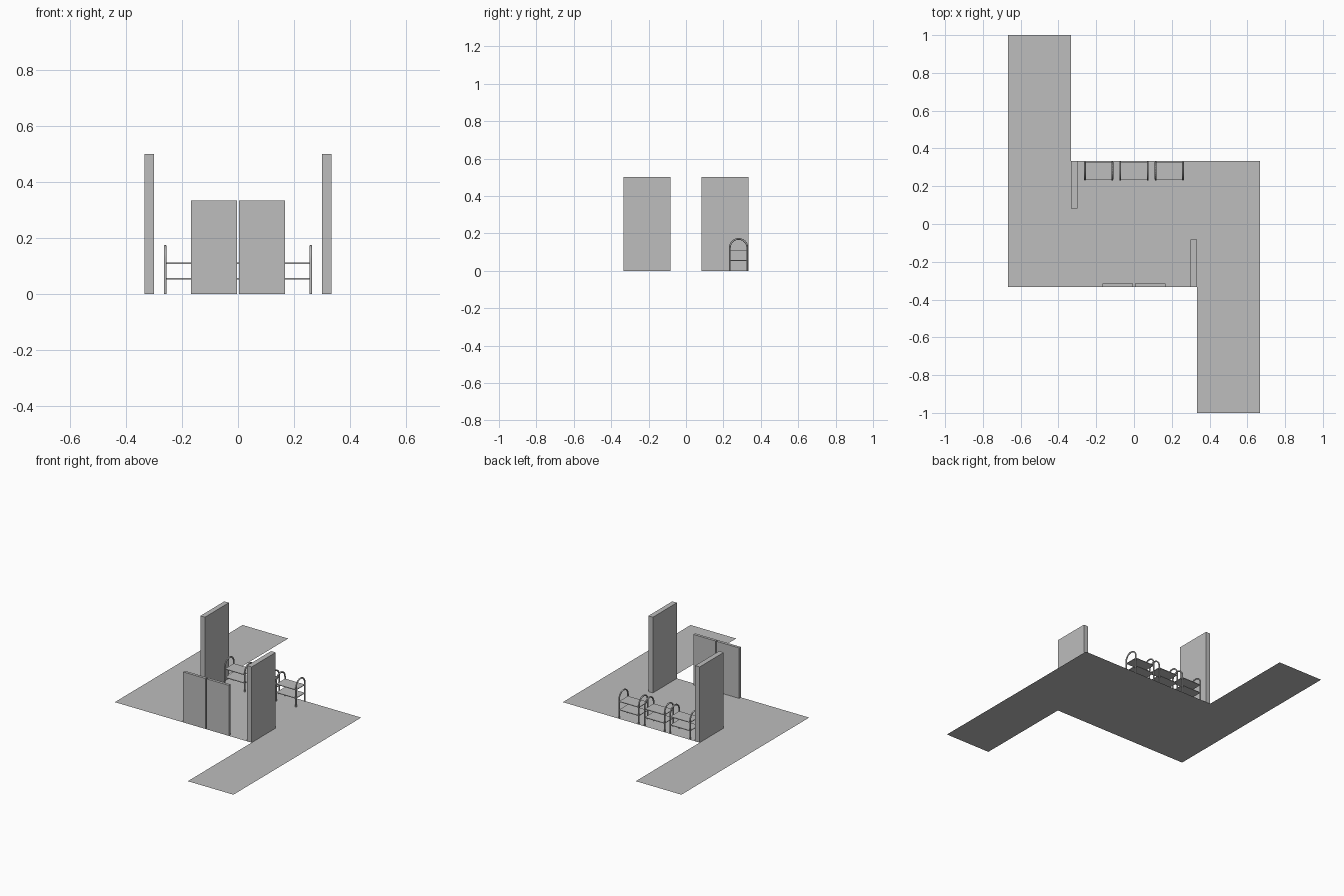
import bpy, bmesh, math
from mathutils import Vector

cube = bpy.data.objects.get("Cube")
if cube:
    bpy.data.objects.remove(cube, do_unlink=True)

grey = bpy.data.materials.new("plain_grey")
grey.use_nodes = True
grey.diffuse_color = (0.51, 0.51, 0.51, 1)
grey.node_tree.nodes["Principled BSDF"].inputs["Base Color"].default_value = grey.diffuse_color


def add_mesh(name, bm):
    mesh = bpy.data.meshes.new(name)
    bm.to_mesh(mesh)
    bm.free()
    mesh.materials.append(grey)
    obj = bpy.data.objects.new(name, mesh)
    bpy.context.collection.objects.link(obj)
    return obj


def box(name, low, high):
    low, high = Vector(low), Vector(high)
    bm = bmesh.new()
    bmesh.ops.create_cube(bm, size=1)
    for v in bm.verts:
        v.co = (low + high) / 2 + v.co * (high - low)
    return add_mesh(name, bm)


def arch(name, x, y, half, spring, radius):
    # Upside-down U of round tube standing on the floor
    path = [(x, y - half, 0)]
    steps = 12
    for i in range(steps + 1):
        a = math.pi * (1 - i / steps)
        path.append((x, y + half * math.cos(a), spring + half * math.sin(a)))
    path.append((x, y + half, 0))
    curve = bpy.data.curves.new(name, "CURVE")
    curve.dimensions = "3D"
    curve.bevel_depth = radius
    curve.bevel_resolution = 2
    curve.use_fill_caps = True
    spline = curve.splines.new("POLY")
    spline.points.add(len(path) - 1)
    for point, co in zip(spline.points, path):
        point.co = (*co, 1)
    curve.materials.append(grey)
    obj = bpy.data.objects.new(name, curve)
    bpy.context.collection.objects.link(obj)
    bpy.ops.object.select_all(action="DESELECT")
    obj.select_set(True)
    bpy.context.view_layer.objects.active = obj
    bpy.ops.object.convert(target="MESH")
    bpy.ops.object.shade_smooth_by_angle(angle=math.radians(50))


# Z-shaped floor sheet: one half outline, repeated by a half turn
T = 1 / 3
half_outline = [(-2 * T, -T), (T, -T), (T, -1), (2 * T, -1)]
bm = bmesh.new()
outline = half_outline + [(-x, -y) for x, y in half_outline]
bm.faces.new([bm.verts.new((x, y, 0)) for x, y in outline])
add_mesh("floor", bm)

# Tall side walls at opposite corners
box("back_wall", (-T, 0.083, 0), (-0.3, T, 0.5))
box("front_wall", (0.3, -T, 0), (T, -0.083, 0.5))

# Pair of low front panels
box("right_panel", (-0.167, -T, 0), (-0.004, -0.315, T))
box("left_panel", (0.004, -T, 0), (0.167, -0.315, T))

# Three racks: two tube arches carrying two thin shelves
RACK_Y, HALF_Y, HALF_X = 0.281, 0.0465, 0.0725
for side, cx in (("right", -0.187), ("middle", 0), ("left", 0.187)):
    for end, s in (("right", -1), ("left", 1)):
        arch(f"{side}_rack_{end}_arch", cx + s * HALF_X, RACK_Y, HALF_Y, 0.124, 0.0047)
    for level, z in (("lower", 0.055), ("upper", 0.11)):
        box(f"{side}_rack_{level}_shelf",
            (cx - HALF_X, RACK_Y - HALF_Y, z - 0.002),
            (cx + HALF_X, RACK_Y + HALF_Y, z + 0.002))
